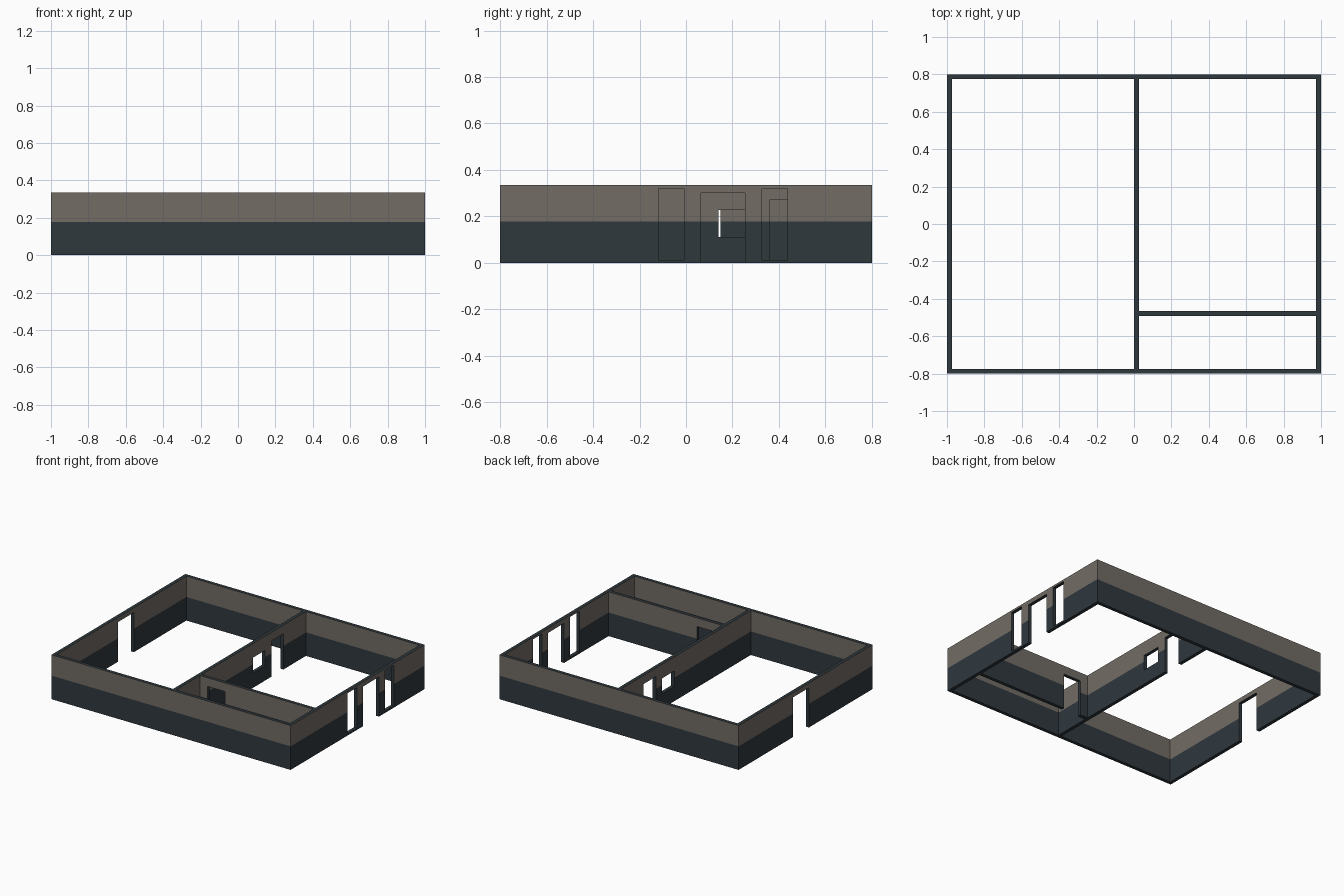
import bpy, bmesh
from mathutils import Vector

if "Cube" in bpy.data.objects:
    bpy.data.objects.remove(bpy.data.objects["Cube"])

H, SPLIT, T = 0.335, 0.178, 0.026   # wall height, paint line, wall thickness


def material(name, rgb):
    m = bpy.data.materials.new(name)
    m.diffuse_color = (*rgb, 1)
    m.use_nodes = True
    m.node_tree.nodes["Principled BSDF"].inputs["Base Color"].default_value = m.diffuse_color
    return m


MATS = [material("dark_slate", (0.029, 0.040, 0.048)),
        material("warm_taupe", (0.168, 0.150, 0.129))]


def wall(name, axis, start, end, offset, openings=(), butt=True):
    """Wall along 'x' or 'y' from start to end; openings are (lo, hi, sill, head)."""
    along = Vector((1, 0, 0)) if axis == 'x' else Vector((0, 1, 0))
    across = Vector((0, 1, 0)) if axis == 'x' else Vector((1, 0, 0))
    us = sorted({start, end, *[v for o in openings for v in o[:2]]})
    zs = sorted({0, SPLIT, H, *[v for o in openings for v in o[2:]]})
    bm = bmesh.new()
    cache = {}

    def vert(u, z):
        if (u, z) not in cache:
            cache[u, z] = bm.verts.new(along * u + across * offset + Vector((0, 0, z)))
        return cache[u, z]

    # elevation panel without the openings
    for u0, u1 in zip(us, us[1:]):
        for z0, z1 in zip(zs, zs[1:]):
            u, z = (u0 + u1) / 2, (z0 + z1) / 2
            if not any(a < u < b and c < z < d for a, b, c, d in openings):
                bm.faces.new([vert(u0, z0), vert(u1, z0), vert(u1, z1), vert(u0, z1)])
    # thicken, keeping the first side
    ext = bmesh.ops.extrude_face_region(bm, geom=bm.faces[:], use_keep_orig=True)
    moved = [g for g in ext['geom'] if isinstance(g, bmesh.types.BMVert)]
    bmesh.ops.translate(bm, verts=moved, vec=across * T)
    bmesh.ops.recalc_face_normals(bm, faces=bm.faces[:])

    # taupe above the paint line; tops, undersides and opening reveals stay slate
    ends = []
    for f in bm.faces:
        c = f.calc_center_median()
        u = c.dot(along)
        is_end = abs(f.normal.dot(along)) > 0.5 and min(abs(u - start), abs(u - end)) < 1e-4
        if is_end:
            ends.append(f)
        if c.z > SPLIT and (is_end or abs(f.normal.dot(across)) > 0.5):
            f.material_index = 1
    if butt:                       # ends hidden against other walls
        bmesh.ops.delete(bm, geom=ends, context='FACES_ONLY')
    me = bpy.data.meshes.new(name)
    bm.to_mesh(me)
    bm.free()
    for m in MATS:
        me.materials.append(m)
    ob = bpy.data.objects.new(name, me)
    bpy.context.collection.objects.link(ob)


Y = 0.8 - T
# outer walls
wall("front_wall", 'x', -1, 1, -0.8, butt=False)
wall("back_wall", 'x', -1, 1, Y, butt=False)
wall("left_wall", 'y', -Y, Y, -1, [(-0.04, 0.148, 0, 0.30)])
wall("right_wall", 'y', -Y, Y, 1 - T, [(-0.118, -0.008, 0.013, 0.32),
                                       (0.065, 0.255, 0, 0.30),
                                       (0.328, 0.437, 0.013, 0.32)])
# partitions with inner doors and a serving window
wall("middle_partition", 'y', -Y, Y, 0.0, [(0.14, 0.285, 0.112, 0.228),
                                           (0.36, 0.505, 0, 0.27)])
wall("small_room_partition", 'x', T, 1 - T, -0.492, [(0.09, 0.235, 0, 0.27)])
